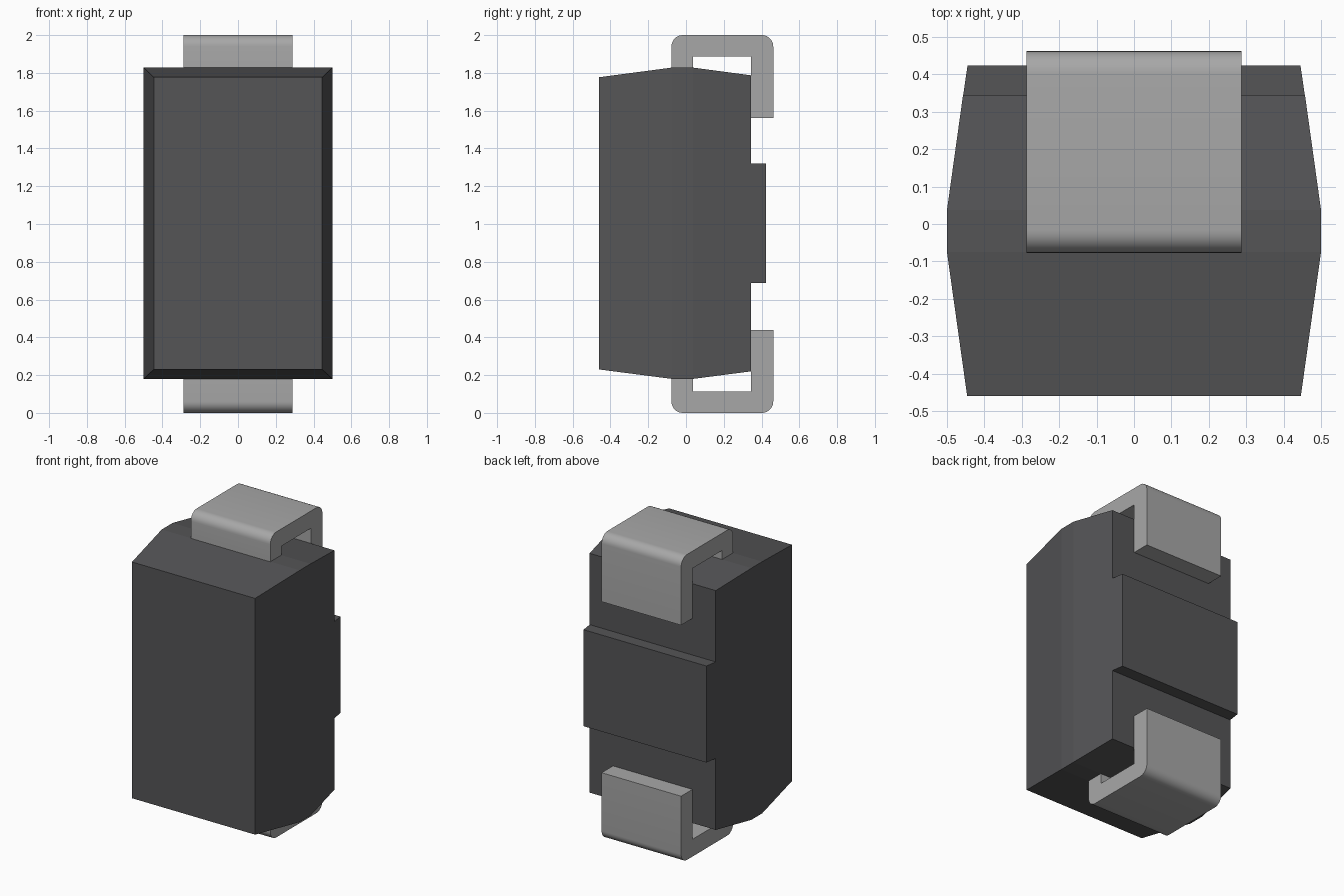
import bpy, bmesh, math

if "Cube" in bpy.data.objects:
    bpy.data.objects.remove(bpy.data.objects["Cube"])


def material(name, rgb):
    m = bpy.data.materials.new(name)
    m.diffuse_color = (*rgb, 1)
    m.use_nodes = True
    m.node_tree.nodes["Principled BSDF"].inputs["Base Color"].default_value = m.diffuse_color
    return m


def make_object(name, bm, mat):
    bmesh.ops.recalc_face_normals(bm, faces=bm.faces)
    me = bpy.data.meshes.new(name)
    bm.to_mesh(me)
    bm.free()
    me.materials.append(mat)
    ob = bpy.data.objects.new(name, me)
    bpy.context.collection.objects.link(ob)
    return ob


def loft(name, rings, mat):
    """Stack of rectangles (y, half width, z low, z high) joined along y."""
    bm = bmesh.new()
    loops = [[bm.verts.new(c) for c in ((-w, y, lo), (w, y, lo), (w, y, hi), (-w, y, hi))]
             for y, w, lo, hi in rings]
    bm.faces.new(loops[0])
    bm.faces.new(loops[-1])
    for a, b in zip(loops, loops[1:]):
        for i in range(4):
            j = (i + 1) % 4
            bm.faces.new((a[i], a[j], b[j], b[i]))
    return make_object(name, bm, mat)


def arc(cy, cz, r, start, end, n=8):
    """Quarter-round corner points in the y-z plane."""
    return [(cy + r * math.cos(t), cz + r * math.sin(t))
            for t in (math.radians(start + (end - start) * i / n) for i in range(n + 1))]


def lead(name, mat, flip):
    """Bent metal strip: a hook profile extruded across x."""
    r, half = 0.06, 0.288
    profile = [(0.037, 1.80), (0.037, 1.887), (0.345, 1.887), (0.345, 1.56), (0.462, 1.56)]
    profile += arc(0.462 - r, 2 - r, r, 0, 90)
    profile += arc(-0.077 + r, 2 - r, r, 90, 180)
    profile += [(-0.077, 1.80)]
    bm = bmesh.new()
    face = bm.faces.new([bm.verts.new((-half, y, 2 - z if flip else z)) for y, z in profile])
    out = bmesh.ops.extrude_face_region(bm, geom=[face])
    for v in out["geom"]:
        if isinstance(v, bmesh.types.BMVert):
            v.co.x = half
    ob = make_object(name, bm, mat)
    bpy.ops.object.select_all(action='DESELECT')
    bpy.context.view_layer.objects.active = ob
    ob.select_set(True)
    bpy.ops.object.shade_smooth_by_angle(angle=math.radians(30))
    return ob


plastic = material("dark grey plastic", (0.09, 0.09, 0.094))
metal = material("light grey metal", (0.39, 0.39, 0.39))

# Moulded case, widest around its middle band
loft("case", [(-0.46, 0.446, 0.23, 1.777), (-0.075, 0.5, 0.18, 1.828),
              (0.037, 0.5, 0.18, 1.828), (0.345, 0.457, 0.22, 1.787)], plastic)

# Raised pad on the back
loft("back_pad", [(0.335, 0.458, 0.688, 1.32), (0.424, 0.445, 0.688, 1.32)], plastic)

# Folded leads at both ends
lead("top_lead", metal, False)
lead("bottom_lead", metal, True)
